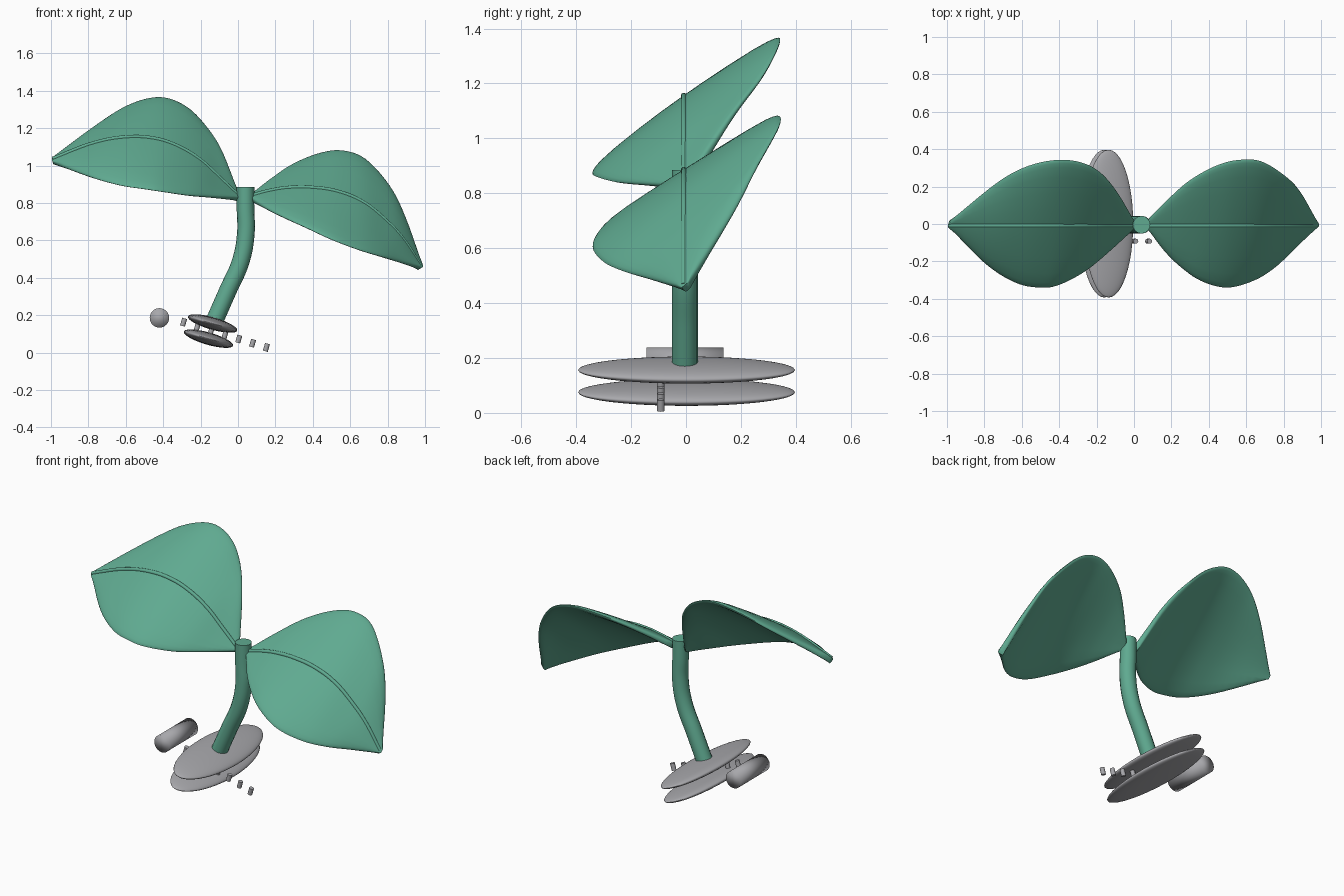
import bpy, bmesh, math
from mathutils import Vector

if "Cube" in bpy.data.objects:
    bpy.data.objects.remove(bpy.data.objects["Cube"])


def material(name, rgb):
    m = bpy.data.materials.new(name)
    m.diffuse_color = (*rgb, 1)
    m.use_nodes = True
    m.node_tree.nodes["Principled BSDF"].inputs["Base Color"].default_value = m.diffuse_color
    return m


GREEN = material("leaf green", (0.115, 0.40, 0.28))
GREY = material("stone grey", (0.39, 0.39, 0.41))


def finish(obj, name, mat, angle=None):
    obj.name = name
    obj.data.materials.clear()
    obj.data.materials.append(mat)
    bpy.ops.object.select_all(action='DESELECT')
    obj.select_set(True)
    bpy.context.view_layer.objects.active = obj
    if angle is None:
        bpy.ops.object.shade_smooth()
    else:
        bpy.ops.object.shade_smooth_by_angle(angle=math.radians(angle))
    return obj


def tube(name, points, radius, mat):
    """Capped round tube through the points."""
    cu = bpy.data.curves.new(name, 'CURVE')
    cu.dimensions = '3D'
    cu.bevel_depth, cu.bevel_resolution = radius, 6
    cu.use_fill_caps, cu.resolution_u = True, 8
    sp = cu.splines.new('BEZIER')
    sp.bezier_points.add(len(points) - 1)
    for bp, p in zip(sp.bezier_points, points):
        bp.co = p
        bp.handle_left_type = bp.handle_right_type = 'AUTO'
    obj = bpy.data.objects.new(name, cu)
    bpy.context.collection.objects.link(obj)
    bpy.ops.object.select_all(action='DESELECT')
    obj.select_set(True)
    bpy.context.view_layer.objects.active = obj
    bpy.ops.object.convert(target='MESH')
    return finish(bpy.context.object, name, mat, 50)


def spline(points, t):
    """Catmull-Rom point at t in 0..1."""
    p = [Vector(q) for q in points]
    p = [2 * p[0] - p[1]] + p + [2 * p[-1] - p[-2]]
    n = len(points) - 1
    i = min(int(t * n), n - 1)
    f = t * n - i
    a, b, c, d = p[i:i + 4]
    return 0.5 * (2 * b + (c - a) * f + (2 * a - 5 * b + 4 * c - d) * f ** 2
                  + (3 * b - a - 3 * c + d) * f ** 3)


def leaf(name, back, mid, front, steps=40, half=0.017):
    """Thick blade lofted between two edges and a midline, rounded at the rim."""
    across = [-1, -.99, -.96, -.9, -.75, -.5, -.25, 0, .25, .5, .75, .9, .96, .99, 1]
    bm = bmesh.new()
    rings = []
    for k in range(steps + 1):
        t = k / steps
        b, m, f = (spline(c, t) for c in (back, mid, front))
        tangent = spline(mid, min(t + .02, 1)) - spline(mid, max(t - .02, 0))
        n = tangent.cross(b - f).normalized()
        n = n if n.z > 0 else -n

        def point(s, side):
            p = f * s * (s - 1) / 2 + m * (1 - s * s) + b * s * (s + 1) / 2
            return p + n * side * half * math.sqrt(max(0, 1 - abs(s) ** 8))
        ring = [point(s, 1) for s in across] + [point(s, -1) for s in across[-2:0:-1]]
        rings.append([bm.verts.new(p) for p in ring])
    count = len(rings[0])
    for r0, r1 in zip(rings, rings[1:]):
        for j in range(count):
            bm.faces.new((r0[j], r0[(j + 1) % count], r1[(j + 1) % count], r1[j]))
    bm.faces.new(rings[0])
    bm.faces.new(rings[-1])
    bmesh.ops.recalc_face_normals(bm, faces=bm.faces)
    me = bpy.data.meshes.new(name)
    bm.to_mesh(me)
    bm.free()
    obj = bpy.data.objects.new(name, me)
    bpy.context.collection.objects.link(obj)
    finish(obj, name, GREEN, 50)
    # Raised midrib along the upper side
    rib = [Vector(p) + Vector((0, -.008, .012)) for p in mid]
    tube(name + "_rib", rib, 0.011, GREEN)


# Leaves, base to tip
leaf("left_leaf",
     [(0, .015, .835), (-.09, .17, 1.08), (-.18, .275, 1.22), (-.285, .33, 1.32),
      (-.42, .342, 1.365), (-.58, .305, 1.325), (-.74, .215, 1.225), (-.99, .01, 1.035)],
     [(0, 0, .83), (-.1, 0, .925), (-.21, 0, 1.025), (-.34, 0, 1.1),
      (-.46, 0, 1.135), (-.6, 0, 1.14), (-.765, 0, 1.11), (-.99, 0, 1.025)],
     [(0, -.015, .82), (-.13, -.14, .83), (-.26, -.25, .84), (-.4, -.325, .86),
      (-.5, -.34, .875), (-.63, -.315, .895), (-.79, -.215, .94), (-.99, -.01, 1.015)])
leaf("right_leaf",
     [(.08, .03, .845), (.19, .14, .935), (.3, .235, 1.01), (.435, .31, 1.065), (.555, .342, 1.08),
      (.68, .335, 1.035), (.81, .255, .89), (.89, .17, .725), (.975, .015, .47)],
     [(.08, 0, .83), (.175, 0, .855), (.275, 0, .87), (.4, 0, .87), (.53, 0, .85),
      (.665, 0, .795), (.785, 0, .7), (.875, 0, .605), (.975, 0, .455)],
     [(.08, -.03, .81), (.16, -.14, .765), (.25, -.23, .72), (.36, -.305, .67), (.5, -.34, .605),
      (.645, -.3, .55), (.76, -.225, .515), (.86, -.125, .485), (.975, -.01, .45)])

# Bent stem
tube("stem", [(-.13, -.004, .16), (-.055, -.004, .33), (.015, -.004, .49),
              (.042, -.004, .64), (.04, -.004, .77), (.04, -.004, .885)], 0.047, GREEN)

# Two tilted oval discs at the foot
TILT = math.radians(16)
for name, x, z in (("upper_disc", -.136, .156), ("lower_disc", -.158, .075)):
    bpy.ops.mesh.primitive_uv_sphere_add(segments=48, ring_count=24, location=(x, .002, z),
                                         rotation=(0, TILT, 0))
    bpy.context.object.scale = (.137, .395, .033)
    finish(bpy.context.object, name, GREY)

# Row of small pegs running through the discs
for i in range(7):
    bpy.ops.mesh.primitive_cylinder_add(vertices=16, radius=.0135, depth=.042, rotation=(0, TILT, 0),
                                        location=(-.291 + .0738 * i, -.092, .163 - .0225 * i))
    finish(bpy.context.object, "peg_%d" % (i + 1), GREY, 50)

# Loose roller beside the foot
bpy.ops.mesh.primitive_cylinder_add(vertices=32, radius=.052, depth=.28, location=(-.42, -.004, .186),
                                    rotation=(math.pi / 2, 0, 0))
finish(bpy.context.object, "roller", GREY)
